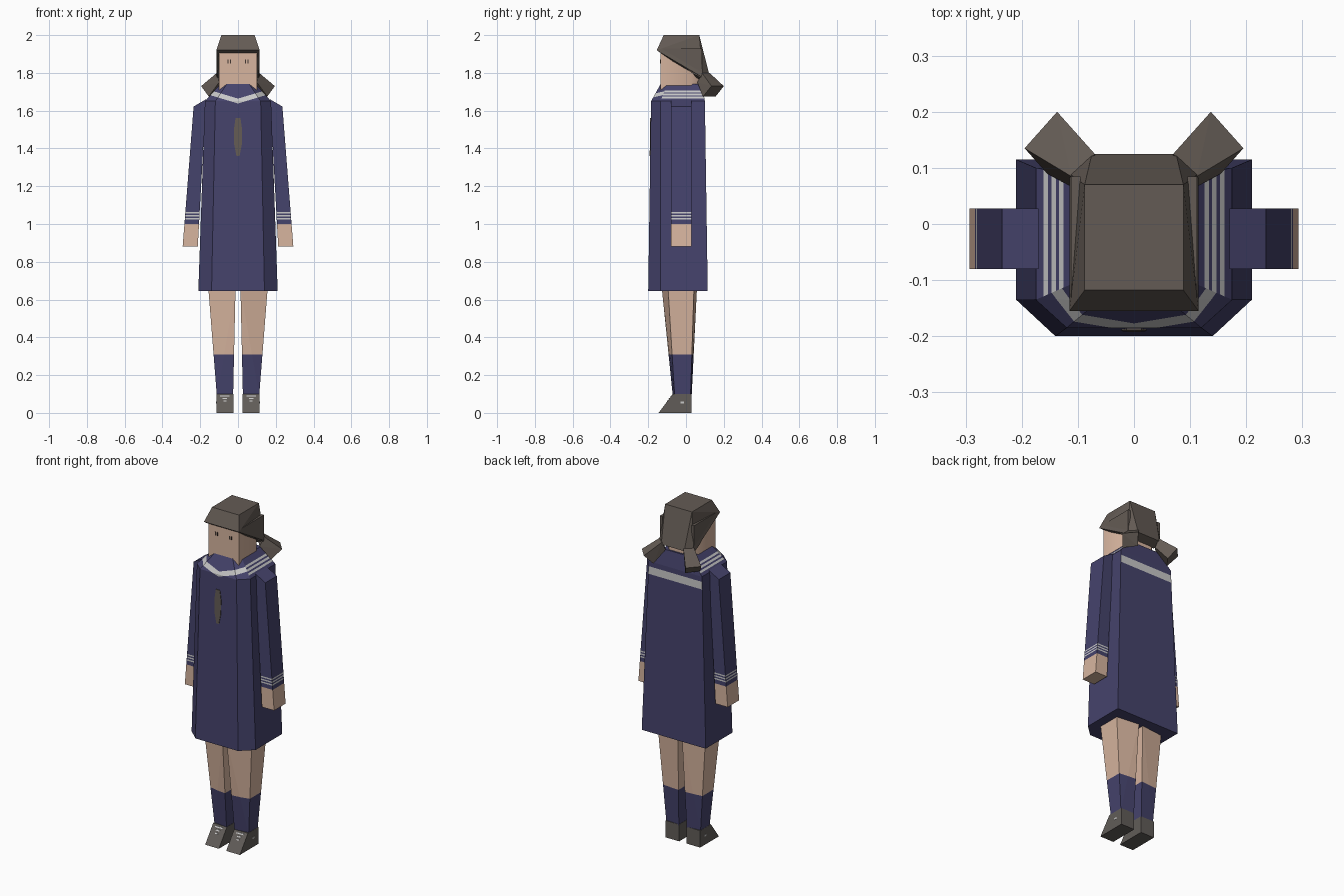
import bpy, bmesh
from mathutils import Vector

if "Cube" in bpy.data.objects:
    bpy.data.objects.remove(bpy.data.objects["Cube"])


def material(name, rgb):
    m = bpy.data.materials.new(name)
    m.diffuse_color = (*rgb, 1)
    m.use_nodes = True
    m.node_tree.nodes["Principled BSDF"].inputs["Base Color"].default_value = m.diffuse_color
    return m


NAVY = material("navy cloth", (0.060, 0.056, 0.150))
SKIN = material("skin", (0.68, 0.46, 0.345))
HAIR = material("dark brown hair", (0.127, 0.105, 0.090))
SHOE = material("shoe grey brown", (0.120, 0.108, 0.098))
TRIM = material("light trim", (0.58, 0.58, 0.58))
DARK = material("eye dark", (0.05, 0.035, 0.03))


def hull(name, points, mats, z_cuts=(), rule=None, extra_cut=None, smooth=0):
    """Convex low-poly part, cut at heights and coloured by a rule."""
    bm = bmesh.new()
    for p in points:
        bm.verts.new(p)
    bmesh.ops.convex_hull(bm, input=bm.verts[:])
    bmesh.ops.delete(bm, geom=[v for v in bm.verts if not v.link_faces], context='VERTS')
    bmesh.ops.dissolve_limit(bm, angle_limit=0.02, verts=bm.verts[:], edges=bm.edges[:])
    bmesh.ops.recalc_face_normals(bm, faces=bm.faces[:])
    for z in z_cuts:
        bmesh.ops.bisect_plane(bm, geom=bm.verts[:] + bm.edges[:] + bm.faces[:],
                               plane_co=(0, 0, z), plane_no=(0, 0, 1))
    if extra_cut:
        extra_cut(bm)
    bm.normal_update()
    if rule:
        for f in bm.faces:
            f.material_index = rule(f.calc_center_median(), f.normal)
    me = bpy.data.meshes.new(name)
    bm.to_mesh(me)
    bm.free()
    for m in mats:
        me.materials.append(m)
    ob = bpy.data.objects.new(name, me)
    bpy.context.collection.objects.link(ob)
    if smooth:
        bpy.ops.object.select_all(action='DESELECT')
        ob.select_set(True)
        bpy.context.view_layer.objects.active = ob
        bpy.ops.object.shade_smooth_by_angle(angle=smooth)
    return ob


def both(points):
    return [(s * x, y, z) for s in (1, -1) for x, y, z in points]


def in_bands(z, bands):
    return any(a < z < b for a, b in bands)


# dress: six-sided flared body with sloped shoulders
SHOULDER = [(1.665, 1.674), (1.681, 1.690), (1.697, 1.706)]
BACK = (1.575, 1.620)
V_LOW, V_HIGH, V_SLOPE = 1.638, 1.664, 0.30


def cut_neckline(bm):
    bmesh.ops.bisect_plane(bm, geom=bm.verts[:] + bm.edges[:] + bm.faces[:],
                           plane_co=(0, 0, 0), plane_no=(1, 0, 0))
    for s in (1, -1):
        for z0 in (V_LOW, V_HIGH):
            bm.normal_update()
            faces = [f for f in bm.faces
                     if f.normal.y < -0.3 and f.calc_center_median().x * s > 0]
            geom = set(faces)
            for f in faces:
                geom.update(f.verts)
                geom.update(f.edges)
            bmesh.ops.bisect_plane(bm, geom=list(geom), plane_co=(0, 0, z0),
                                   plane_no=Vector((-s * V_SLOPE, 0, 1)).normalized())


def dress_rule(c, n):
    if n.y < -0.3:
        return int(V_LOW < c.z - V_SLOPE * abs(c.x) < V_HIGH)
    if n.y > 0.5:
        return int(in_bands(c.z, [BACK]))
    return int(abs(n.x) > 0.4 and in_bands(c.z, SHOULDER))


hull("dress", both([
    (.21, .115, .645), (.21, -.135, .645), (.14, -.2, .645),
    (.175, .10, 1.65), (.175, -.135, 1.65), (.12, -.185, 1.65),
    (.095, .085, 1.74), (.095, -.10, 1.74), (.06, -.135, 1.74)]),
    [NAVY, TRIM], [z for b in SHOULDER for z in b] + list(BACK),
    dress_rule, cut_neckline)


# neck tie: thin plate on the sloping front
def tie_y(z):
    return -.185 - .015 * (1.65 - z)


tie = [(.013, 1.56), (.022, 1.50), (.020, 1.42), (.008, 1.36)]
hull("neck_tie", both([(x, tie_y(z) + d, z) for x, z in tie for d in (.002, -.003)]), [HAIR])

# head with chamfered back
hull("head", both([(x, y, z) for z in (1.71, 1.93)
                   for x, y in ((.10, -.135), (.10, .03), (.06, .075))]),
     [SKIN], smooth=0.8)

# hair cap
hull("hair_cap", both([
    (.088, -.118, 2.0), (.088, .07, 2.0),
    (.115, -.155, 1.92), (.115, .09, 1.775), (.075, .125, 1.785),
    (.075, .07, 1.765)]), [HAIR])

for s, side in ((1, "left"), (-1, "right")):
    def part(name, pts, *args, **kw):
        return hull(f"{side}_{name}", [(s * x, y, z) for x, y, z in pts], *args, **kw)

    # pigtail: widens outwards
    part("pigtail", [
        (.07, .125, 1.80), (.112, .085, 1.80), (.06, .105, 1.75), (.10, .06, 1.75),
        (.137, .2, 1.73), (.195, .135, 1.73), (.105, .157, 1.675), (.155, .09, 1.675)], [HAIR])

    # hair lock beside the face
    part("side_lock", [(x, y, z) for x in (.095, .112)
                       for y, z in ((-.13, 1.93), (.03, 1.80), (.085, 1.77), (.085, 1.93))], [HAIR])

    # eye: two small upright ticks
    for i, x in enumerate((.040, .052)):
        part(f"eye_tick_{i}", [(x + dx, y, z) for dx in (-.003, .003)
                               for y in (-.138, -.134) for z in (1.85, 1.87)], [DARK])

    # arm: sleeve, cuff stripes and hand
    cuffs = [(1.024, 1.032), (1.040, 1.048), (1.056, 1.064)]
    part("arm", [(x, y, z) for y in (-.08, .028) for x, z in
                 ((.17, 1.66), (.235, 1.622), (.293, .88), (.213, .88))],
         [NAVY, TRIM, SKIN], [1.0] + [z for b in cuffs for z in b],
         lambda c, n: 2 if c.z < 1.0 else int(in_bands(c.z, cuffs)))

    # leg with sock
    part("leg", [
        (.157, -.095, .66), (.157, .042, .66), (.013, -.128, .66), (.013, .058, .66),
        (.112, -.06, .09), (.112, .024, .09), (.026, -.07, .09), (.026, .03, .09)],
        [SKIN, NAVY], [.31], lambda c, n: int(c.z < .31))

    # shoe wedge
    part("shoe", [(x, y, z) for x in (.024, .114) for y, z in
                  ((-.145, 0), (.03, 0), (.03, .1), (-.07, .1))], [SHOE])

    # laces on the slope and a small side mark
    for i, (z, w) in enumerate(((.090, .024), (.076, .012), (.062, .008))):
        part(f"lace_{i}", [(.07 + dx, -.145 + .75 * zz + d, zz) for dx in (-w, w)
                           for zz in (z - .003, z + .003) for d in (-.003, .002)], [TRIM])
    part("shoe_mark", [(x, y, z) for x in (.112, .116) for y in (-.028, -.010)
                       for z in (.050, .060)], [TRIM])
